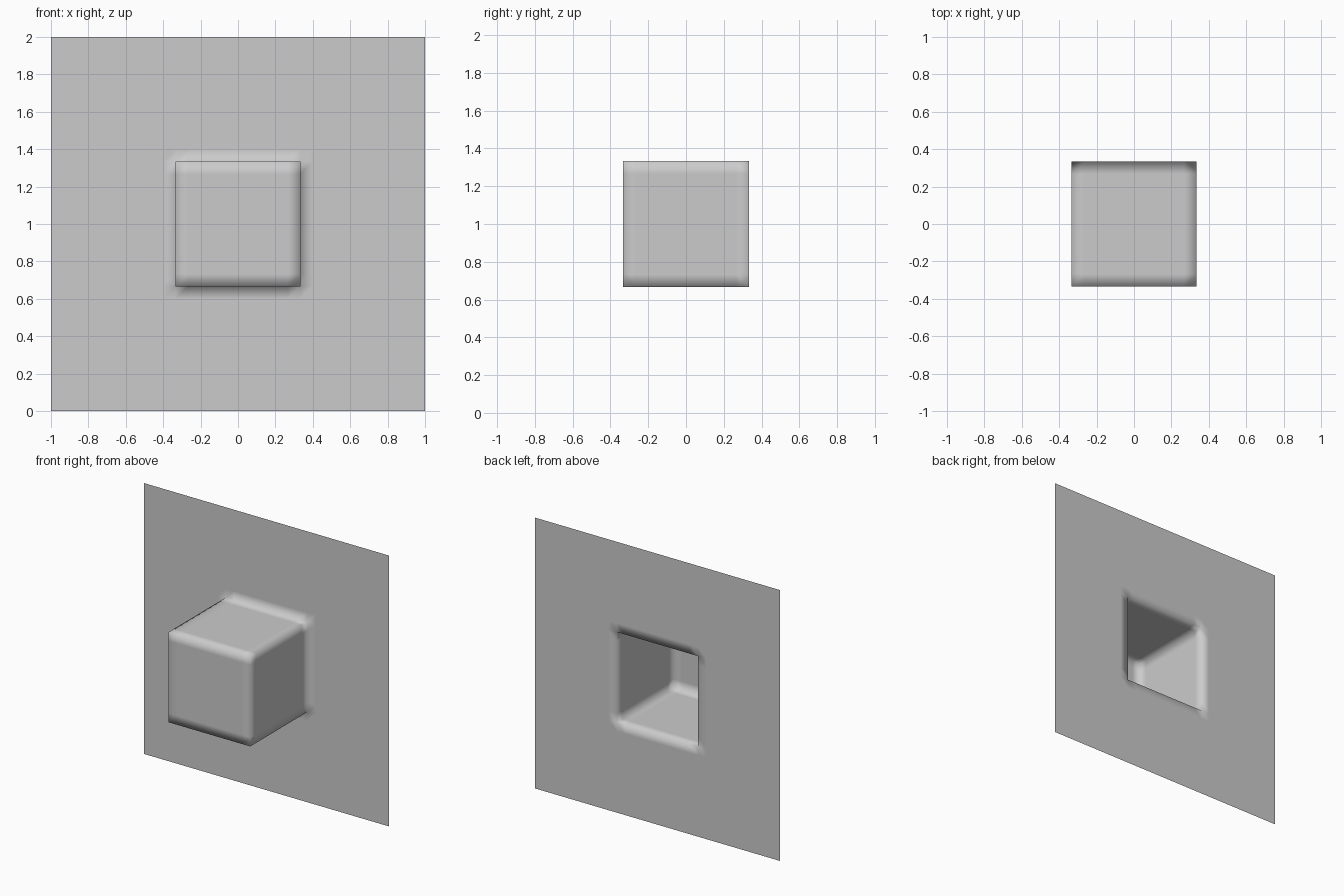
import bpy, bmesh
from mathutils import Matrix

if "Cube" in bpy.data.objects:
    bpy.data.objects.remove(bpy.data.objects["Cube"])

CELLS = 30            # cells along the panel
STEP = 2 / CELLS      # cell size
HALF = 1 / 3          # half size of the raised block

# Panel: fine upright grid facing -y
bm = bmesh.new()
bmesh.ops.create_grid(bm, x_segments=CELLS, y_segments=CELLS, size=1)

# Block: pull the centre third out in even steps, leaving the back open
faces = []
for f in bm.faces:
    c = f.calc_center_median()
    if max(abs(c.x), abs(c.y)) < HALF:
        faces.append(f)
for _ in range(10):
    new = bmesh.ops.extrude_face_region(bm, geom=faces)["geom"]
    old = [f for f in faces if f.is_valid]
    if old:
        bmesh.ops.delete(bm, geom=old, context="FACES")
    verts = [g for g in new if isinstance(g, bmesh.types.BMVert)]
    bmesh.ops.translate(bm, vec=(0, 0, STEP), verts=verts)
    faces = [g for g in new if isinstance(g, bmesh.types.BMFace)]

# Stand it upright with the panel at the back
bmesh.ops.transform(bm, verts=bm.verts,
                    matrix=Matrix.Translation((0, HALF, 1)) @ Matrix.Rotation(1.5707963, 4, "X"))

# Smooth shading softens the last row of cells along each edge
for f in bm.faces:
    f.smooth = True

mesh = bpy.data.meshes.new("panel_with_raised_block")
bm.to_mesh(mesh)
bm.free()
obj = bpy.data.objects.new("panel_with_raised_block", mesh)
bpy.context.collection.objects.link(obj)
